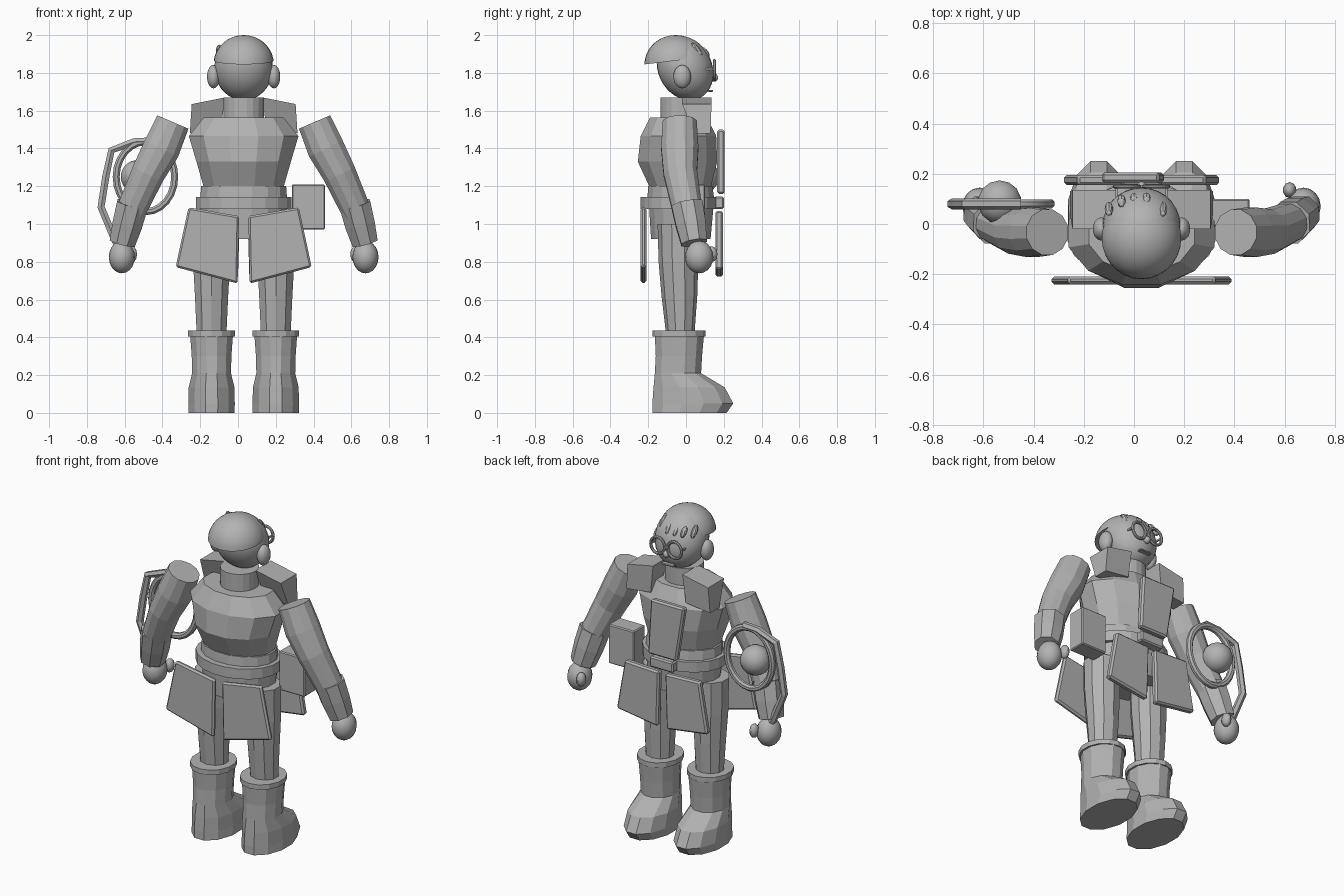
import bpy, bmesh, math
from mathutils import Vector, Matrix

if "Cube" in bpy.data.objects:
    bpy.data.objects.remove(bpy.data.objects["Cube"])

M = 0.03  # centre line of the body
grey = bpy.data.materials.new("grey")
grey.diffuse_color = (0.45, 0.45, 0.45, 1)
grey.use_nodes = True
grey.node_tree.nodes["Principled BSDF"].inputs["Base Color"].default_value = grey.diffuse_color


def finish(name, bm, smooth=False):
    bmesh.ops.recalc_face_normals(bm, faces=bm.faces)
    me = bpy.data.meshes.new(name)
    bm.to_mesh(me)
    bm.free()
    me.materials.append(grey)
    ob = bpy.data.objects.new(name, me)
    bpy.context.collection.objects.link(ob)
    if smooth:
        for o in bpy.context.selected_objects:
            o.select_set(False)
        bpy.context.view_layer.objects.active = ob
        ob.select_set(True)
        bpy.ops.object.shade_smooth_by_angle(angle=math.radians(40))
    return ob


def skin(bm, rings, closed=False):
    n = len(rings[0])
    vs = [[bm.verts.new(p) for p in r] for r in rings]
    pairs = list(zip(vs, vs[1:])) + ([(vs[-1], vs[0])] if closed else [])
    for a, b in pairs:
        for i in range(n):
            j = (i + 1) % n
            bm.faces.new((a[i], a[j], b[j], b[i]))
    if not closed:
        bm.faces.new(vs[0])
        bm.faces.new(vs[-1])


def loft(name, x, sections, n=12):
    """Horizontal sections: (z, half width, back y, front y)."""
    bm = bmesh.new()
    k = 1 / math.cos(math.pi / n)
    rings = []
    for z, rx, y0, y1 in sections:
        ang = [2 * math.pi * (i + 0.5) / n for i in range(n)]
        rings.append([(x + rx * k * math.cos(a),
                       (y0 + y1) / 2 + (y1 - y0) / 2 * k * math.sin(a), z) for a in ang])
    skin(bm, rings)
    return finish(name, bm)


def tube(name, path, radii, n=10, closed=False, smooth=False):
    bm = bmesh.new()
    pts = [Vector(p) for p in path]
    rings = []
    m = len(pts)
    for i, p in enumerate(pts):
        a = pts[(i - 1) % m] if closed else pts[max(i - 1, 0)]
        b = pts[(i + 1) % m] if closed else pts[min(i + 1, m - 1)]
        t = (b - a).normalized()
        u = t.cross(Vector((0, 1, 0))).normalized()
        v = t.cross(u)
        rings.append([p + radii[i] * (u * math.cos(2 * math.pi * (k + .5) / n)
                                      + v * math.sin(2 * math.pi * (k + .5) / n)) for k in range(n)])
    skin(bm, rings, closed)
    return finish(name, bm, smooth)


def hoop(name, c, rx, rz, r, n=24):
    path = [(c[0] + rx * math.cos(2 * math.pi * i / n), c[1],
             c[2] + rz * math.sin(2 * math.pi * i / n)) for i in range(n)]
    return tube(name, path, [r] * n, 8, True, True)


def ball(name, c, r, seg=20, shear=0, cut=None, smooth=True):
    bm = bmesh.new()
    bmesh.ops.create_uvsphere(bm, u_segments=seg, v_segments=max(6, seg * 2 // 3), radius=1)
    for v in bm.verts:
        z = v.co.z * r[2]
        v.co = Vector((c[0] + v.co.x * r[0], c[1] + v.co.y * r[1] + shear * z, c[2] + z))
    if cut:
        geom = bm.verts[:] + bm.edges[:] + bm.faces[:]
        res = bmesh.ops.bisect_plane(bm, geom=geom, plane_co=cut[0], plane_no=cut[1], clear_inner=True)
        edges = [e for e in res["geom_cut"] if isinstance(e, bmesh.types.BMEdge)]
        bmesh.ops.holes_fill(bm, edges=edges)
    return finish(name, bm, smooth)


def slab(name, quad, y0, y1, bevel=0.01, top=None):
    """Plate with (x, z) corners; top gives another depth for the first two corners."""
    bm = bmesh.new()
    d = [top or (y0, y1)] * 2 + [(y0, y1)] * 2
    skin(bm, [[(p[0], d[i][k], p[1]) for i, p in enumerate(quad)] for k in (0, 1)])
    ob = finish(name, bm)
    if bevel:
        mod = ob.modifiers.new("bevel", "BEVEL")
        mod.width = bevel
        mod.segments = 1
    return ob


def box(name, x0, x1, y0, y1, z0, z1, bevel=0):
    return slab(name, [(x0, z1), (x1, z1), (x1, z0), (x0, z0)], y0, y1, bevel)


# torso, waist, belt, pelvis
loft("torso", M, [(1.19, .21, -.19, .13), (1.33, .25, -.255, .165),
                  (1.465, .29, -.24, .16), (1.565, .21, -.19, .11)])
loft("waist", M, [(1.13, .23, -.205, .15), (1.2, .225, -.2, .14)], 16)
loft("belt", M, [(1.08, .253, -.24, .17), (1.143, .253, -.24, .17)], 20)
loft("pelvis", M, [(.92, .21, -.185, .13), (1.085, .23, -.195, .145)], 16)
box("buckle", -.05, .11, .15, .2, 1.08, 1.145, .008)

# head group
loft("neck", M, [(1.54, .108, -.135, .08), (1.67, .108, -.135, .08)], 20)
ball("head", (M, -.005, 1.825), (.155, .148, .17), 28, -.15)
ball("cap", (M, -.055, 1.845), (.16, .165, .155), 28,
     cut=((M, -.22, 1.845), (0, -.12, 1)))
for s in (-1, 1):
    ball("ear", (M + s * .16, -.02, 1.78), (.035, .047, .062), 14)
    hoop("glasses_rim", (M + s * .058, .15, 1.815), .047, .05, .009)
    box("glasses_arm", M + s * .1 - .004, M + s * .1 + .004, .08, .15, 1.815, 1.825)
box("glasses_bridge", M - .015, M + .015, .146, .156, 1.815, 1.827)
ball("nose", (M, .148, 1.775), (.02, .022, .022), 10)
box("mouth", M - .04, M + .04, .115, .143, 1.7, 1.71, .003)
for x, y, z, h in ((-.1, .06, 1.915, .035), (-.05, .092, 1.91, .028), (0, .1, 1.905, .022),
                   (.05, .1, 1.91, .028), (.115, .06, 1.92, .04)):
    ball("hair_tuft", (x, y, z), (.017, .02, h), 8, -.6, smooth=False)

# chest plate
slab("chest_plate", [(-.13, 1.5), (.1, 1.5), (.12, 1.16), (-.075, 1.16)], .165, .205)

# side pouch
box("pouch", .285, .46, -.01, .1, .97, 1.21, .006)

for s in (-1, 1):
    def X(d):
        return M + s * d

    # collar wings
    slab("collar_wing", [(X(.1), 1.67), (X(.275), 1.635), (X(.285), 1.48), (X(.12), 1.5)],
         .04, .13, 0, top=(-.02, .135))

    # skirt flaps
    slab("back_flap", [(X(.025), 1.042), (X(.292), 1.088), (X(.36), .772), (X(.032), .685)], -.24, -.21)
    slab("front_flap", [(X(.02), 1.06), (X(.255), 1.07), (X(.31), .76), (X(.03), .72)], .155, .195)

    # legs and boots
    loft("leg", X(.17), [(.4, .078, -.1, .04), (.62, .088, -.125, .055),
                         (.8, .098, -.14, .06), (1.0, .1, -.145, .06)], 10)
    loft("boot_cuff", X(.17), [(.405, .124, -.175, .1), (.435, .124, -.175, .1)], 14)
    loft("boot", X(.17), [(0, .122, -.178, .215), (.05, .123, -.178, .25), (.135, .121, -.172, .205),
                          (.21, .103, -.165, .08), (.3, .105, -.16, .085), (.41, .113, -.165, .095)], 12)

    # arms
    tube("arm", [(X(.375), -.033, 1.54), (X(.435), -.033, 1.4), (X(.505), -.03, 1.27), (X(.6), .01, 1.06)],
         [.093, .102, .092, .08], 12)
    tube("gauntlet", [(X(.588), .005, 1.105), (X(.615), .025, 1.0), (X(.642), .043, .9)],
         [.09, .086, .074], 8)
    ball("hand", (X(.645), .07, .825), (.069, .075, .086), 16)
    ball("thumb", (X(.59), .135, .84), (.027, .032, .042), 10)

# carried frame with hoop and orb
hoop("hoop", (-.49, .08, 1.25), .155, .185, .02)
ball("orb", (-.535, .087, 1.25), (.088, .088, .088), 14)
tube("angular_frame", [(-.45, .08, 1.44), (-.55, .08, 1.435), (-.67, .08, 1.39), (-.7, .08, 1.25),
                       (-.725, .08, 1.09), (-.65, .08, .91), (-.61, .08, .85)], [.022] * 7, 6)
